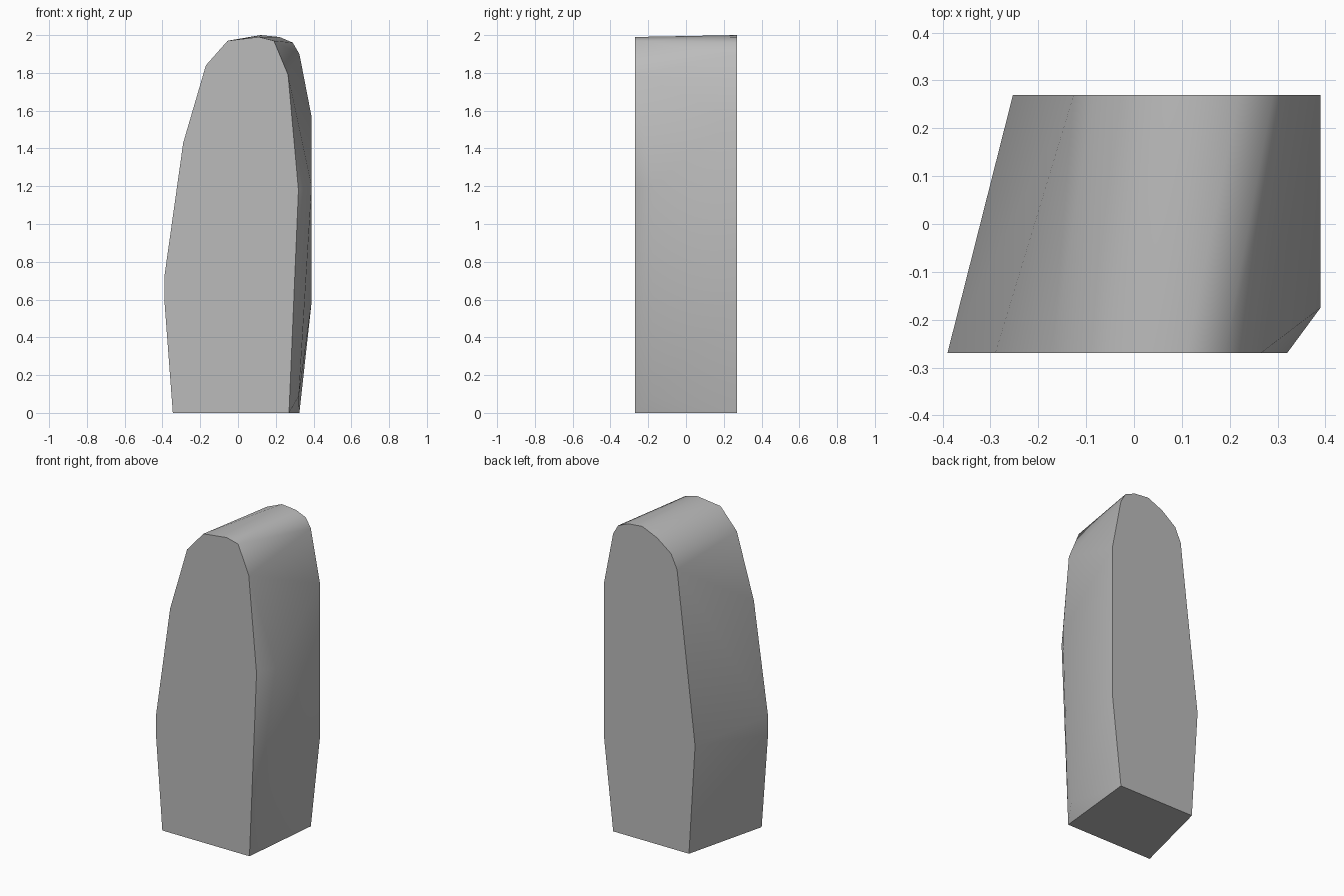
import bpy
import bmesh

cube = bpy.data.objects.get("Cube")
if cube:
    bpy.data.objects.remove(cube, do_unlink=True)

HALF_DEPTH = 0.27

# Outlines of the two flat ends as (x, z)
front = [(-0.345, 0), (-0.39, 0.6), (-0.39, 0.72), (-0.29, 1.43),
         (-0.17, 1.84), (-0.055, 1.97), (0.11, 1.99), (0.19, 1.97),
         (0.265, 1.79), (0.32, 1.18), (0.27, 0)]
back = [(-0.21, 0), (-0.253, 0.7), (-0.126, 1.79), (-0.084, 1.88),
        (0.015, 1.955), (0.12, 2), (0.22, 1.99), (0.29, 1.96),
        (0.325, 1.9), (0.39, 1.565), (0.39, 0.59), (0.325, 0)]
# Corners of the chamfer on the left front edge
chamfer = [(0.39, -0.175, 1.2), (0.322, -0.18, 0.09)]

points = [(x, -HALF_DEPTH, z) for x, z in front]
points += [(x, HALF_DEPTH, z) for x, z in back] + chamfer

# Wrap the outlines in one convex stone
bm = bmesh.new()
for p in points:
    bm.verts.new(p)
bmesh.ops.convex_hull(bm, input=bm.verts[:])
bmesh.ops.dissolve_limit(bm, angle_limit=0.002, verts=bm.verts[:], edges=bm.edges[:])
bmesh.ops.recalc_face_normals(bm, faces=bm.faces[:])


def is_flat_end(face):
    return abs(face.normal.y) > 0.99 or face.normal.z < -0.99


# Smooth sides, crisp rims around the front, back and base
for face in bm.faces:
    face.smooth = True
for edge in bm.edges:
    edge.smooth = not any(is_flat_end(f) for f in edge.link_faces)

mesh = bpy.data.meshes.new("standing_stone")
bm.to_mesh(mesh)
bm.free()
stone = bpy.data.objects.new("standing_stone", mesh)
bpy.context.collection.objects.link(stone)

# Plain grey stone
grey = bpy.data.materials.new("stone_grey")
grey.use_nodes = True
colour = (0.5, 0.5, 0.5, 1)
grey.diffuse_color = colour
grey.node_tree.nodes["Principled BSDF"].inputs["Base Color"].default_value = colour
mesh.materials.append(grey)
